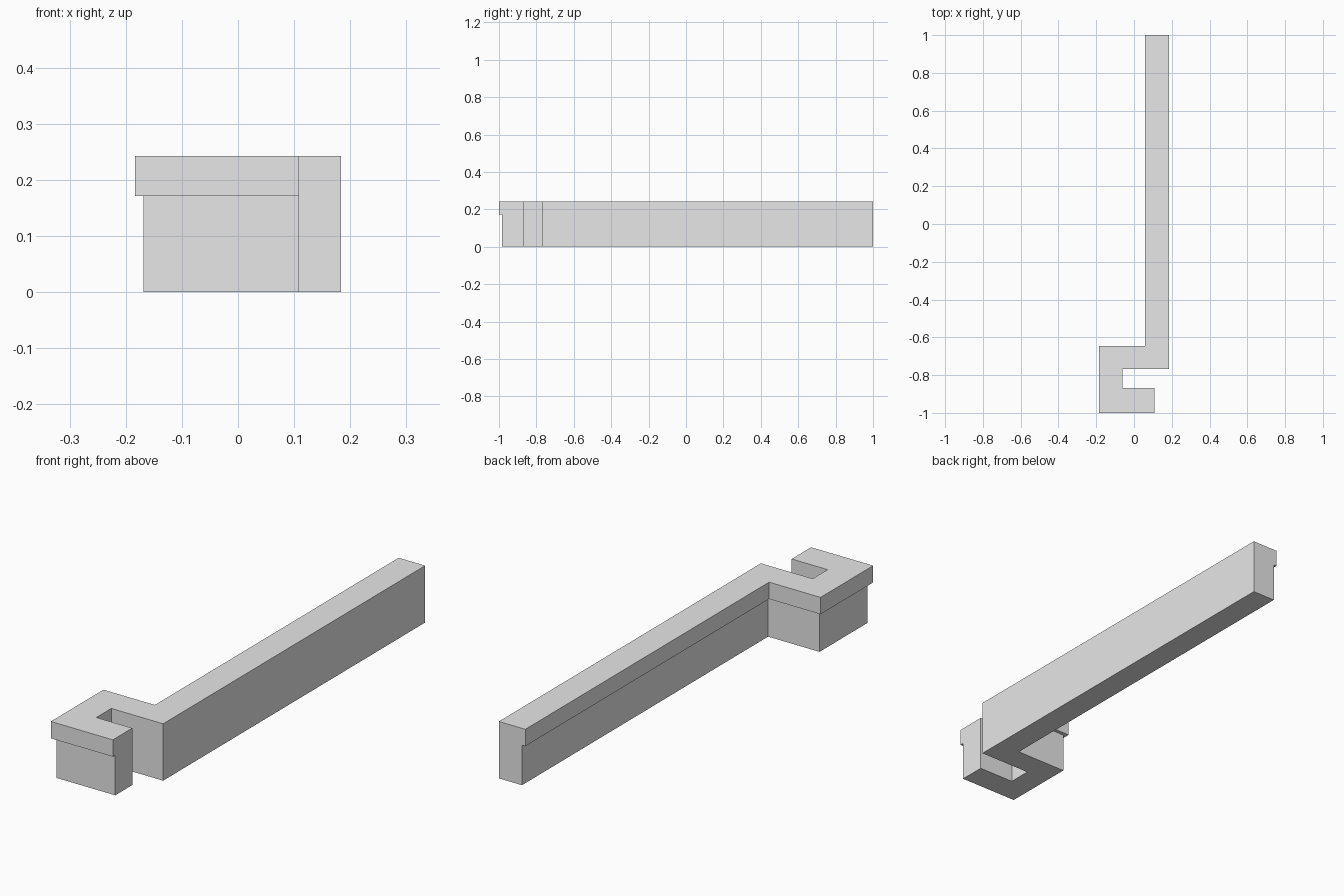
import bpy
import bmesh
from mathutils import Vector

cube = bpy.data.objects.get("Cube")
if cube:
    bpy.data.objects.remove(cube, do_unlink=True)

HEIGHT, LIP_BOTTOM, LIP = 0.243, 0.171, 0.016

# Plain inner edge of the rail and hook, from the rail end to the hook tip
path = [Vector(p) for p in ((0.184, 1), (0.184, -0.768), (-0.061, -0.768),
                            (-0.061, -0.869), (0.109, -0.869))]
widths = (0.125, 0.123, 0.123, 0.131)  # top width of each straight run

# Sideways direction of each run, towards the lipped outer edge
sides = []
for a, b in zip(path, path[1:]):
    d = (b - a).normalized()
    sides.append(Vector((d.y, -d.x)))


def outline(inset):
    """Mitred outer edge, pulled inwards by inset."""
    steps = [s * (w - inset) for s, w in zip(sides, widths)]
    corners = [a + b for a, b in zip(steps, steps[1:])]
    return [p + o for p, o in zip(path, [steps[0]] + corners + [steps[-1]])]


outer, wall = outline(0), outline(LIP)

# Lipped cross-section swept along the path
profile = [(path, 0), (wall, 0), (wall, LIP_BOTTOM),
           (outer, LIP_BOTTOM), (outer, HEIGHT), (path, HEIGHT)]
bm = bmesh.new()
rings = [[bm.verts.new((line[i].x, line[i].y, z)) for line, z in profile]
         for i in range(len(path))]
for r, s in zip(rings, rings[1:]):
    for j in range(len(profile)):
        k = (j + 1) % len(profile)
        bm.faces.new((r[j], r[k], s[k], s[j]))
bm.faces.new(rings[0])
bm.faces.new(rings[-1])
bmesh.ops.recalc_face_normals(bm, faces=bm.faces)

mesh = bpy.data.meshes.new("hooked_rail")
bm.to_mesh(mesh)
bm.free()
rail = bpy.data.objects.new("hooked_rail", mesh)
bpy.context.collection.objects.link(rail)

# Single plain grey
grey = bpy.data.materials.new("light_grey")
grey.use_nodes = True
colour = (0.8, 0.8, 0.8, 1)
grey.diffuse_color = colour
for node in grey.node_tree.nodes:
    if node.type == "BSDF_PRINCIPLED":
        node.inputs["Base Color"].default_value = colour
mesh.materials.append(grey)
